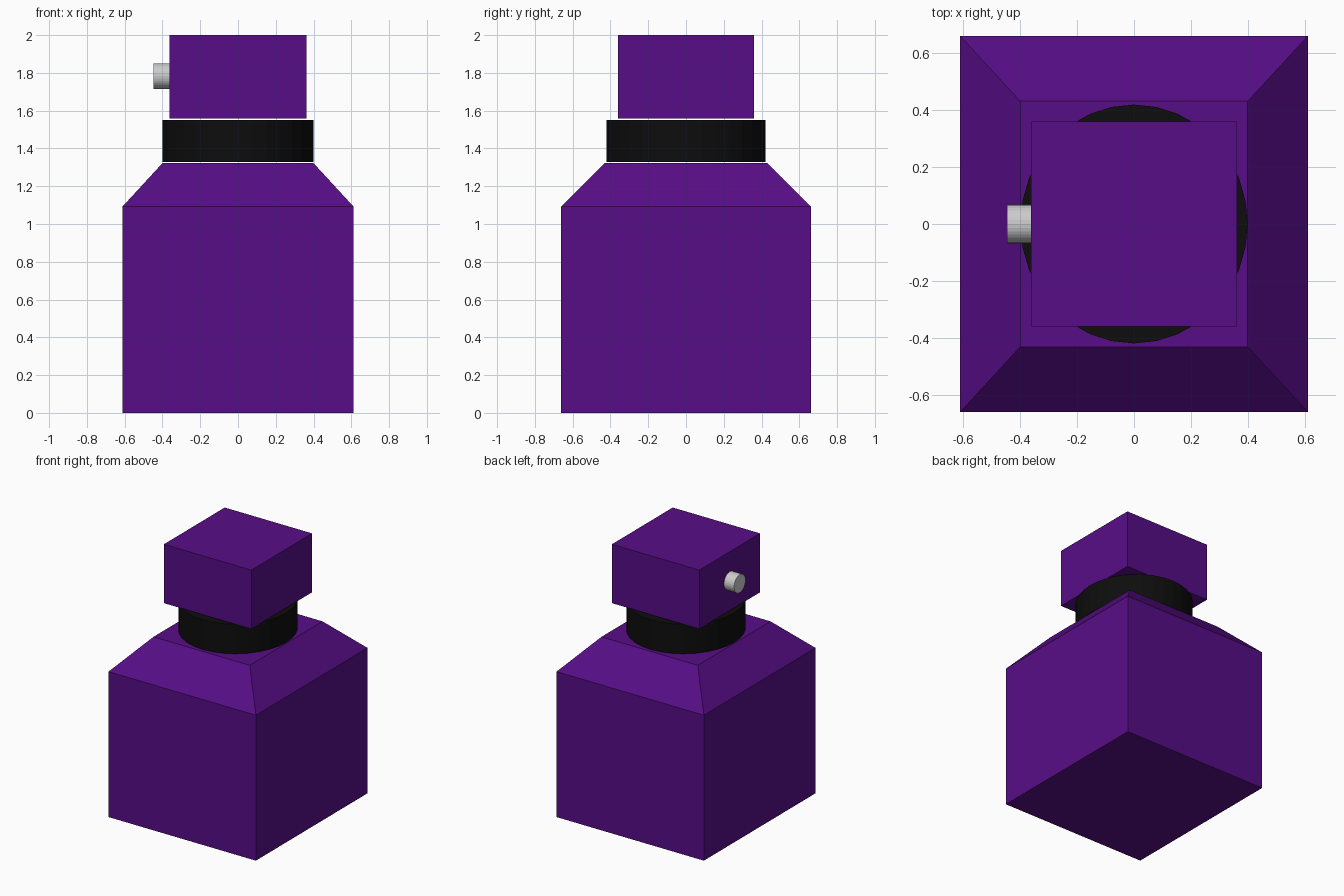
import bpy, bmesh, math
from mathutils import Matrix

if "Cube" in bpy.data.objects:
    bpy.data.objects.remove(bpy.data.objects["Cube"])


def material(name, rgb):
    m = bpy.data.materials.new(name)
    m.diffuse_color = (*rgb, 1)
    m.use_nodes = True
    m.node_tree.nodes["Principled BSDF"].inputs["Base Color"].default_value = m.diffuse_color
    return m


purple = material("purple", (0.095, 0.004, 0.24))
black = material("black", (0.004, 0.004, 0.004))


def finish(bm, name, mat=None):
    bmesh.ops.recalc_face_normals(bm, faces=bm.faces)
    me = bpy.data.meshes.new(name)
    bm.to_mesh(me)
    bm.free()
    ob = bpy.data.objects.new(name, me)
    bpy.context.collection.objects.link(ob)
    if mat:
        me.materials.append(mat)
    return ob


def stacked_box(name, levels, mat):
    """Closed rectangular loft; levels are (half x, half y, z)."""
    bm = bmesh.new()
    rings = [[bm.verts.new((sx * hx, sy * hy, z))
              for sx, sy in ((-1, -1), (1, -1), (1, 1), (-1, 1))]
             for hx, hy, z in levels]
    for lo, hi in zip(rings, rings[1:]):
        for i in range(4):
            j = (i + 1) % 4
            bm.faces.new((lo[i], lo[j], hi[j], hi[i]))
    bm.faces.new(rings[0])
    bm.faces.new(rings[-1])
    return finish(bm, name, mat)


def cylinder(name, scale, matrix, mat=None):
    """Unit cylinder scaled to (radius x, radius y, length)."""
    bm = bmesh.new()
    bmesh.ops.create_cone(bm, cap_ends=True, segments=32,
                          radius1=1, radius2=1, depth=1,
                          matrix=matrix @ Matrix.Diagonal((*scale, 1)))
    return finish(bm, name, mat)


# Bottle body with sloped shoulders
stacked_box("bottle_body", [(0.612, 0.662, 0), (0.612, 0.662, 1.092),
                            (0.40, 0.432, 1.322)], purple)

# Oval neck collar
cylinder("neck_collar", (0.40, 0.42, 0.222),
         Matrix.Translation((0, 0, 1.44)), black)

# Square cap
stacked_box("cap", [(0.363, 0.361, 1.558), (0.363, 0.361, 2.0)], purple)

# Spray nozzle on the left side of the cap
cylinder("nozzle", (0.068, 0.068, 0.10),
         Matrix.Translation((-0.397, 0, 1.783)) @ Matrix.Rotation(math.pi / 2, 4, 'Y'))
